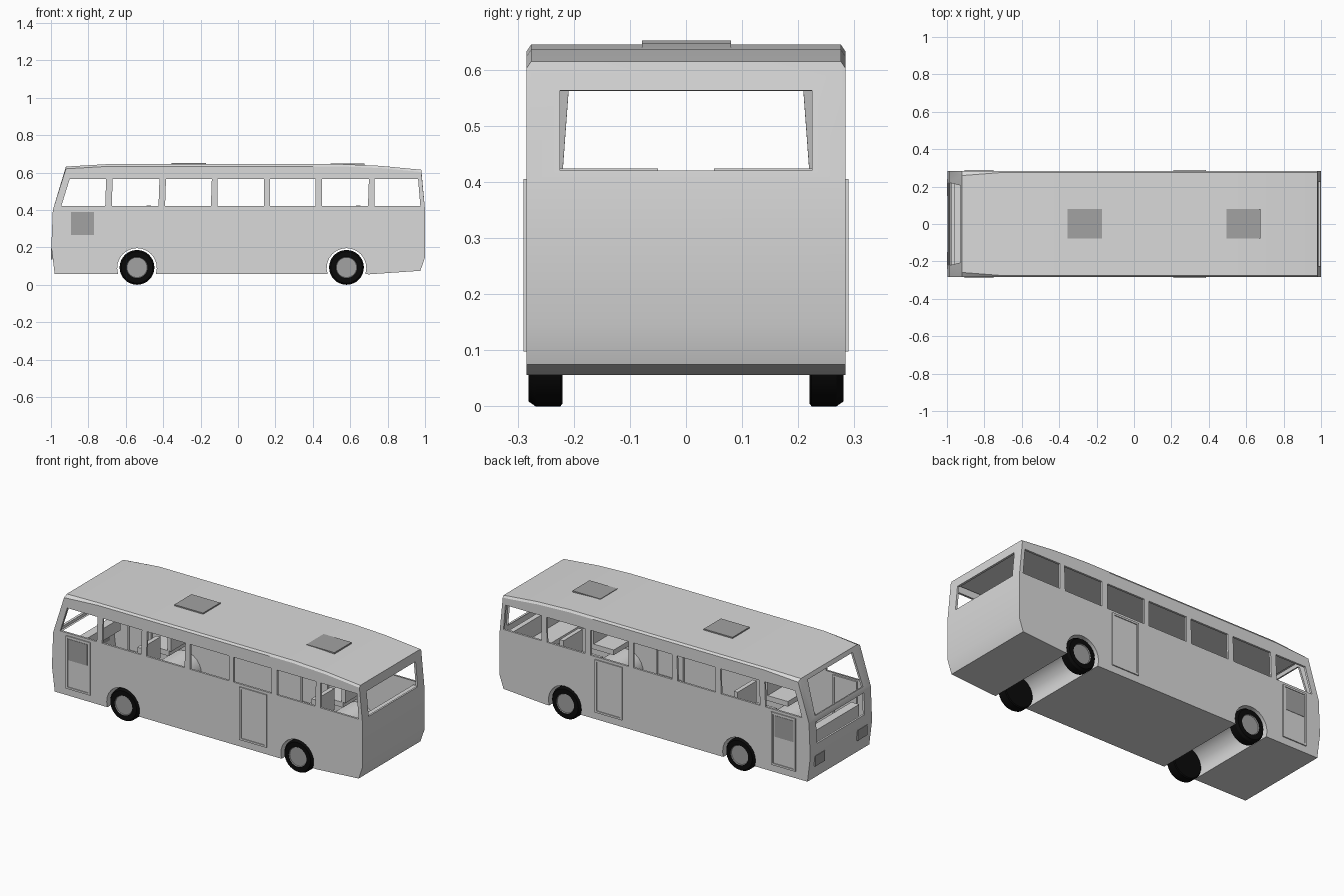
import bpy, bmesh, math
from mathutils import Vector

if "Cube" in bpy.data.objects:
    bpy.data.objects.remove(bpy.data.objects["Cube"])


def material(name, v):
    m = bpy.data.materials.new(name)
    m.use_nodes = True
    m.diffuse_color = (v, v, v, 1)
    m.node_tree.nodes["Principled BSDF"].inputs["Base Color"].default_value = (v, v, v, 1)
    return m


PAINT = material("pale grey paint", 0.7)
GLASS = material("mid grey", 0.36)
RUBBER = material("black rubber", 0.003)


def finish(bm, name, *mats, smooth=False):
    mesh = bpy.data.meshes.new(name)
    bm.to_mesh(mesh)
    bm.free()
    ob = bpy.data.objects.new(name, mesh)
    bpy.context.collection.objects.link(ob)
    for m in mats:
        mesh.materials.append(m)
    if smooth:
        bpy.ops.object.select_all(action='DESELECT')
        ob.select_set(True)
        bpy.context.view_layer.objects.active = ob
        bpy.ops.object.shade_smooth_by_angle(angle=math.radians(30))
    return ob


def add_box(bm, x0, x1, y0, y1, z0, z1):
    verts = bmesh.ops.create_cube(bm, size=1)["verts"]
    for v in verts:
        v.co = (x1 if v.co.x > 0 else x0, y1 if v.co.y > 0 else y0, z1 if v.co.z > 0 else z0)


def box(name, mat, *span):
    bm = bmesh.new()
    add_box(bm, *span)
    return finish(bm, name, mat)


def panel(bm, outer, holes, normal, depth=0.012):
    """Flat panel with openings; each opening gets a reveal going inwards."""
    normal = Vector(normal).normalized()
    edges = []
    for loop in [outer] + holes:
        vs = [bm.verts.new(p) for p in loop]
        edges += [bm.edges.new((a, b)) for a, b in zip(vs, vs[1:] + vs[:1])]
    geom = bmesh.ops.triangle_fill(bm, edges=edges, normal=normal, use_beauty=True)["geom"]
    for f in [g for g in geom if isinstance(g, bmesh.types.BMFace)]:
        f.normal_update()
        if f.normal.dot(normal) < 0:
            f.normal_flip()
    for loop in holes:
        pts = [Vector(p) for p in loop]
        mid = sum(pts, Vector()) / len(pts)
        for a, b in zip(pts, pts[1:] + pts[:1]):
            f = bm.faces.new([bm.verts.new(p) for p in (a, b, b - normal * depth, a - normal * depth)])
            f.normal_update()
            if f.normal.dot(mid - (a + b) / 2) < 0:
                f.normal_flip()


# Body outline: x, z, roof edge chamfer
W = 0.284
WHEELS = (0.58, -0.54)
outline = [(-0.98, 0.058, 0), (-0.998, 0.2, 0), (-0.99, 0.4, 0),
           (-0.92, 0.632, 0.025), (-0.7, 0.645, 0.008), (0.55, 0.645, 0.008),
           (0.76, 0.636, 0.008), (0.98, 0.615, 0.008),
           (1, 0.4, 0), (1, 0.147, 0), (0.975, 0.075, 0), (0.7, 0.056, 0)]
for cx in WHEELS:
    for i in range(15):
        a = math.radians(-18 + 216 * i / 14)
        outline.append((cx + 0.106 * math.cos(a), 0.09 + 0.106 * math.sin(a), 0))


def side_point(p, s):
    return Vector((p[0], s * W, p[1] - (0.012 if p[2] else 0)))


def mid_point(p, s):
    return Vector((p[0], s * (W - p[2]), p[1]))


# Openings in the end panels, keyed by outline segment: bottom z, top z, half widths
end_holes = {1: (0.26, 0.385, 0.22, 0.22), 2: (0.418, 0.608, 0.22, 0.206), 7: (0.563, 0.42, 0.225, 0.225)}

bm = bmesh.new()
for i, p in enumerate(outline):
    q = outline[(i + 1) % len(outline)]
    n = Vector((p[1] - q[1], 0, q[0] - p[0])).normalized()
    holes = []
    if i in end_holes:
        za, zb, wa, wb = end_holes[i]
        xa, xb = (p[0] + (q[0] - p[0]) * (z - p[1]) / (q[1] - p[1]) for z in (za, zb))
        holes = [[(xa, -wa, za), (xa, wa, za), (xb, wb, zb), (xb, -wb, zb)]]
    panel(bm, [mid_point(p, -1), mid_point(p, 1), mid_point(q, 1), mid_point(q, -1)], holes, n)
    # roof edge chamfers
    if p[2] or q[2]:
        for s in (-1, 1):
            pts = []
            for c in (side_point(p, s), mid_point(p, s), mid_point(q, s), side_point(q, s)):
                if c not in pts:
                    pts.append(c)
            f = bm.faces.new([bm.verts.new(c) for c in pts])
            f.normal_update()
            if f.normal.dot(n + Vector((0, s, 0))) < 0:
                f.normal_flip()

# Side panels with window openings: bottom left, bottom right, top left, top right
windows = [(-0.945, -0.71, -0.9, -0.705), (-0.675, -0.425, -0.67, -0.42),
           (-0.39, -0.145, -0.385, -0.14), (-0.11, 0.14, -0.11, 0.14),
           (0.17, 0.415, 0.17, 0.415), (0.45, 0.695, 0.45, 0.7), (0.73, 0.975, 0.73, 0.963)]
for s in (-1, 1):
    holes = [[(a, s * W, 0.42), (b, s * W, 0.42), (d, s * W, 0.565), (c, s * W, 0.565)]
             for a, b, c, d in windows]
    panel(bm, [side_point(p, s) for p in outline], holes, (0, s, 0))
bmesh.ops.remove_doubles(bm, verts=bm.verts, dist=0.0003)
finish(bm, "body_shell", PAINT, smooth=True)

# Inner ceiling, facing down
bm = bmesh.new()
panel(bm, [(-0.88, -0.27, 0.603), (0.96, -0.27, 0.603), (0.96, 0.27, 0.603), (-0.88, 0.27, 0.603)],
      [], (0, 0, -1))
finish(bm, "ceiling_lining", PAINT)

# Roof hatches
box("front_roof_hatch", GLASS, -0.355, -0.17, -0.078, 0.08, 0.64, 0.652)
box("rear_roof_hatch", GLASS, 0.495, 0.675, -0.078, 0.08, 0.635, 0.648)

for s, side in ((-1, "near"), (1, "far")):
    # Doors: raised frame around a thin leaf
    for label, x0, x1 in (("front", -0.905, -0.75), ("rear", 0.21, 0.385)):
        z0, z1, t = 0.098, 0.405, 0.011
        ya, yb = sorted((s * (W - 0.01), s * 0.29))
        bm = bmesh.new()
        for span in ((x0, x0 + t, z0, z1), (x1 - t, x1, z0, z1),
                     (x0 + t, x1 - t, z0, z0 + t), (x0 + t, x1 - t, z1 - t, z1)):
            add_box(bm, span[0], span[1], ya, yb, span[2], span[3])
        finish(bm, f"{side}_{label}_door_frame", PAINT)
        ya, yb = sorted((s * (W - 0.006), s * (W + 0.001)))
        box(f"{side}_{label}_door_leaf", PAINT, x0 + t, x1 - t, ya, yb, z0 + t, z1 - t)
    ya, yb = sorted((s * (W - 0.003), s * (W + 0.003)))
    box(f"{side}_door_window", GLASS, -0.892, -0.77, ya, yb, 0.265, 0.388)

    # Headlights
    ya, yb = sorted((s * 0.15, s * 0.24))
    box(f"{side}_headlight", GLASS, -1.0, -0.992, ya, yb, 0.135, 0.195)

    # Seats above the wheel arches
    ya, yb = sorted((s * 0.05, s * 0.225))
    for label, cx in zip(("rear", "front"), WHEELS):
        bm = bmesh.new()
        add_box(bm, cx - 0.08, cx + 0.06, ya, yb, 0.27, 0.3)
        add_box(bm, cx + 0.05, cx + 0.075, ya, yb, 0.3, 0.424)
        finish(bm, f"{side}_{label}_seat", PAINT)

    # Wheels
    for label, cx in zip(("rear", "front"), WHEELS):
        bm = bmesh.new()
        prof = [(0, 0.22), (0.088, 0.22), (0.093, 0.224), (0.093, 0.268), (0.084, 0.281),
                (0.057, 0.281), (0.054, 0.276), (0, 0.276)]
        vs = [bm.verts.new((cx + r, s * y, 0.093)) for r, y in prof]
        es = [bm.edges.new(e) for e in zip(vs, vs[1:])]
        bmesh.ops.spin(bm, geom=vs + es, cent=(cx, 0, 0.093), axis=(0, 1, 0),
                       angle=math.tau, steps=32)
        bmesh.ops.remove_doubles(bm, verts=bm.verts, dist=0.0002)
        bmesh.ops.recalc_face_normals(bm, faces=bm.faces)
        for f in bm.faces:
            c = f.calc_center_median()
            f.material_index = int(abs(c.y) > 0.27 and math.hypot(c.x - cx, c.z - 0.093) < 0.056)
        finish(bm, f"{side}_{label}_wheel", RUBBER, GLASS, smooth=True)

# Rear bench and dashboard
bm = bmesh.new()
add_box(bm, 0.82, 0.96, -0.27, 0.27, 0.27, 0.3)
add_box(bm, 0.94, 0.97, -0.27, 0.27, 0.3, 0.4)
finish(bm, "rear_bench", PAINT)
box("dashboard", PAINT, -0.96, -0.91, -0.22, 0.22, 0.24, 0.31)
